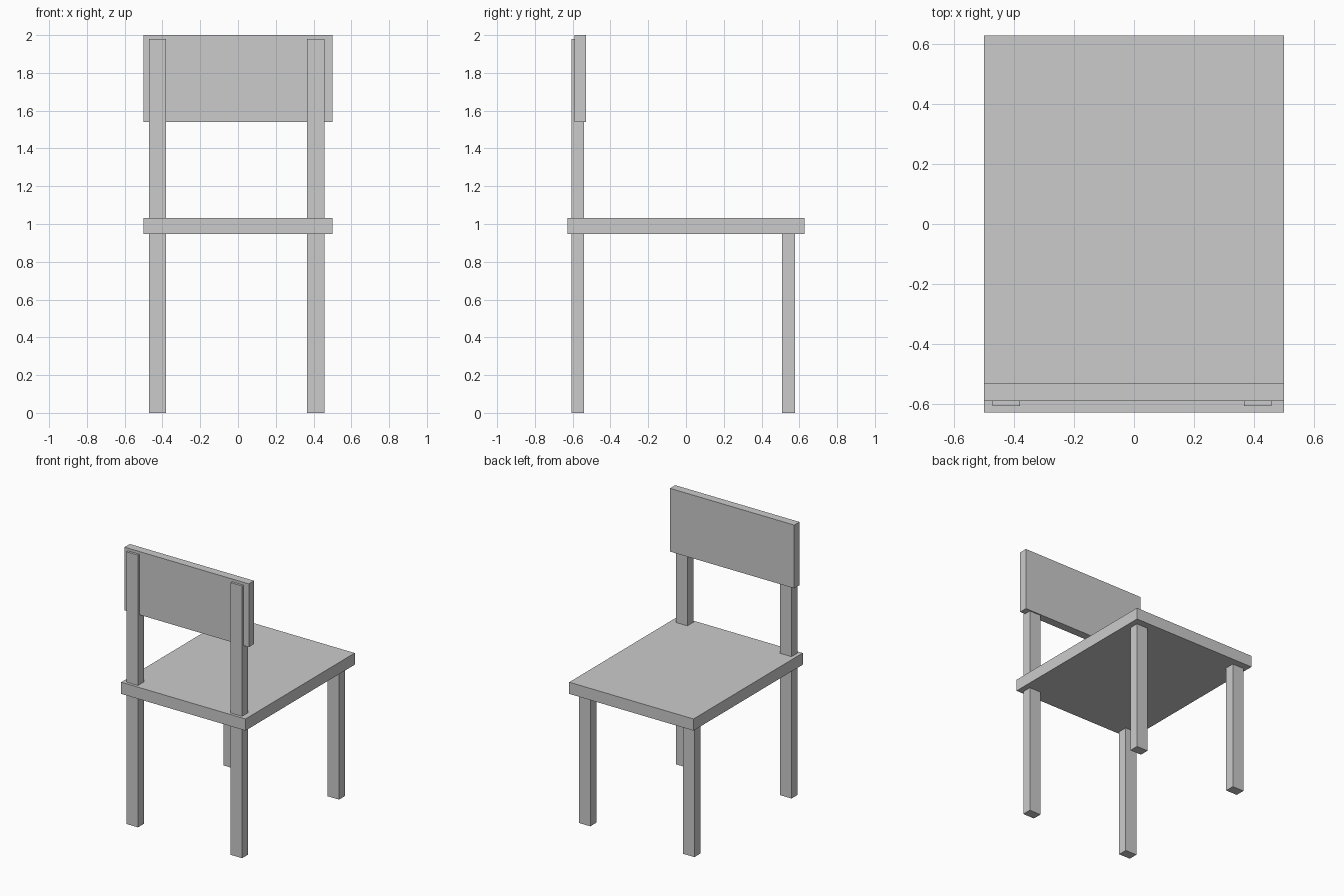
import bpy

if "Cube" in bpy.data.objects:
    bpy.data.objects.remove(bpy.data.objects["Cube"])


def box(name, x, y, z):
    """Add a box spanning the given (min, max) ranges."""
    spans = (x, y, z)
    bpy.ops.mesh.primitive_cube_add(size=1, location=[(a + b) / 2 for a, b in spans])
    obj = bpy.context.object
    obj.name = name
    obj.scale = [b - a for a, b in spans]
    bpy.ops.object.transform_apply(location=False, rotation=False, scale=True)
    return obj


# Seat slab and backrest panel
box("seat", (-0.5, 0.5), (-0.628, 0.628), (0.947, 1.032))
box("backrest", (-0.5, 0.5), (-0.59, -0.53), (1.54, 2.0))

# Legs: the tall pair runs up through the seat to carry the backrest
for side, x in (("left", (-0.472, -0.38)), ("right", (0.366, 0.458))):
    box(f"{side}_backrest_leg", x, (-0.607, -0.539), (0, 1.98))
    box(f"{side}_short_leg", x, (0.508, 0.577), (0, 0.95))
